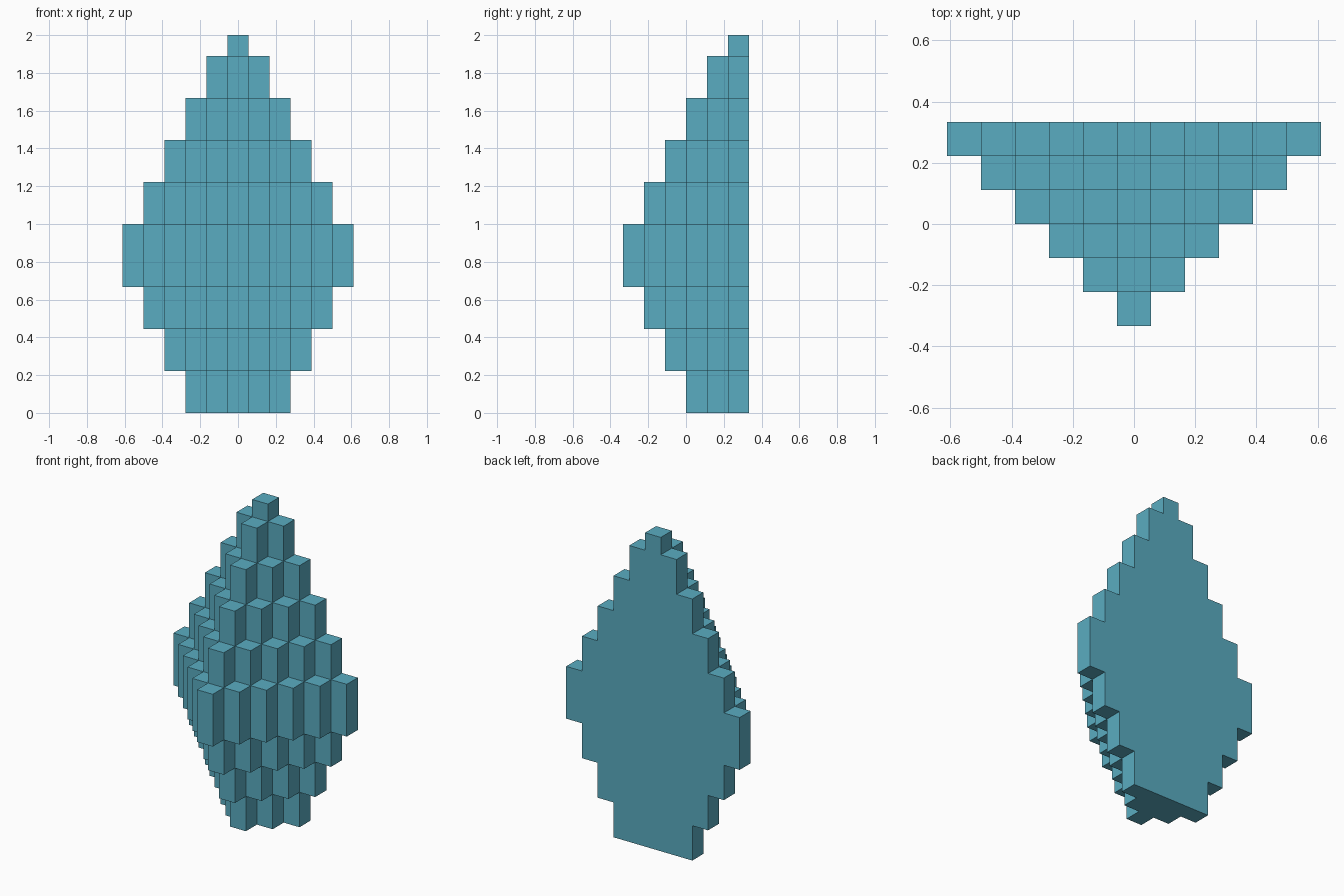
import bpy
import bmesh
from mathutils import Vector

cube = bpy.data.objects.get("Cube")
if cube:
    bpy.data.objects.remove(cube, do_unlink=True)

U = 1 / 9        # side of one block
BACK = 3 * U     # flat back plane

# One flat colour
teal = bpy.data.materials.new("teal_blue")
teal.use_nodes = True
colour = (0.102, 0.413, 0.533, 1)
teal.diffuse_color = colour
teal.node_tree.nodes["Principled BSDF"].inputs["Base Color"].default_value = colour

# Tiers from the ground up: (height in blocks, depth in rows)
TIERS = [(2, 3), (2, 4), (2, 5), (3, 6), (2, 5), (2, 4), (2, 3), (2, 2), (1, 1)]

# Each tier is a stepped triangle: widest row at the back, one block at the front
cells = set()
z = 0
for height, depth in TIERS:
    for k in range(z, z + height):
        for row in range(depth):
            half = depth - row - 1
            cells.update((i, row, k) for i in range(-half, half + 1))
    z += height

# Outer skin: a square wherever a block has no neighbour
bm = bmesh.new()
for cell in cells:
    for axis in range(3):
        for sign in (-1, 1):
            step = [0, 0, 0]
            step[axis] = sign
            if tuple(c + s for c, s in zip(cell, step)) in cells:
                continue
            corners = []
            for a, b in ((-1, -1), (1, -1), (1, 1), (-1, 1)):
                p = Vector((cell[0], cell[1] + 0.5, cell[2] + 0.5))
                p[axis] += sign / 2
                p[(axis + 1) % 3] += a / 2
                p[(axis + 2) % 3] += b / 2
                corners.append(bm.verts.new((p.x * U, BACK - p.y * U, p.z * U)))
            bm.faces.new(corners)

# Weld, merge flat regions and face outwards
bmesh.ops.remove_doubles(bm, verts=bm.verts[:], dist=0.001)
bmesh.ops.dissolve_limit(bm, angle_limit=0.01, verts=bm.verts[:], edges=bm.edges[:])
bmesh.ops.recalc_face_normals(bm, faces=bm.faces[:])

mesh = bpy.data.meshes.new("stepped_crystal")
bm.to_mesh(mesh)
bm.free()
mesh.materials.append(teal)
crystal = bpy.data.objects.new("stepped_crystal", mesh)
bpy.context.collection.objects.link(crystal)
